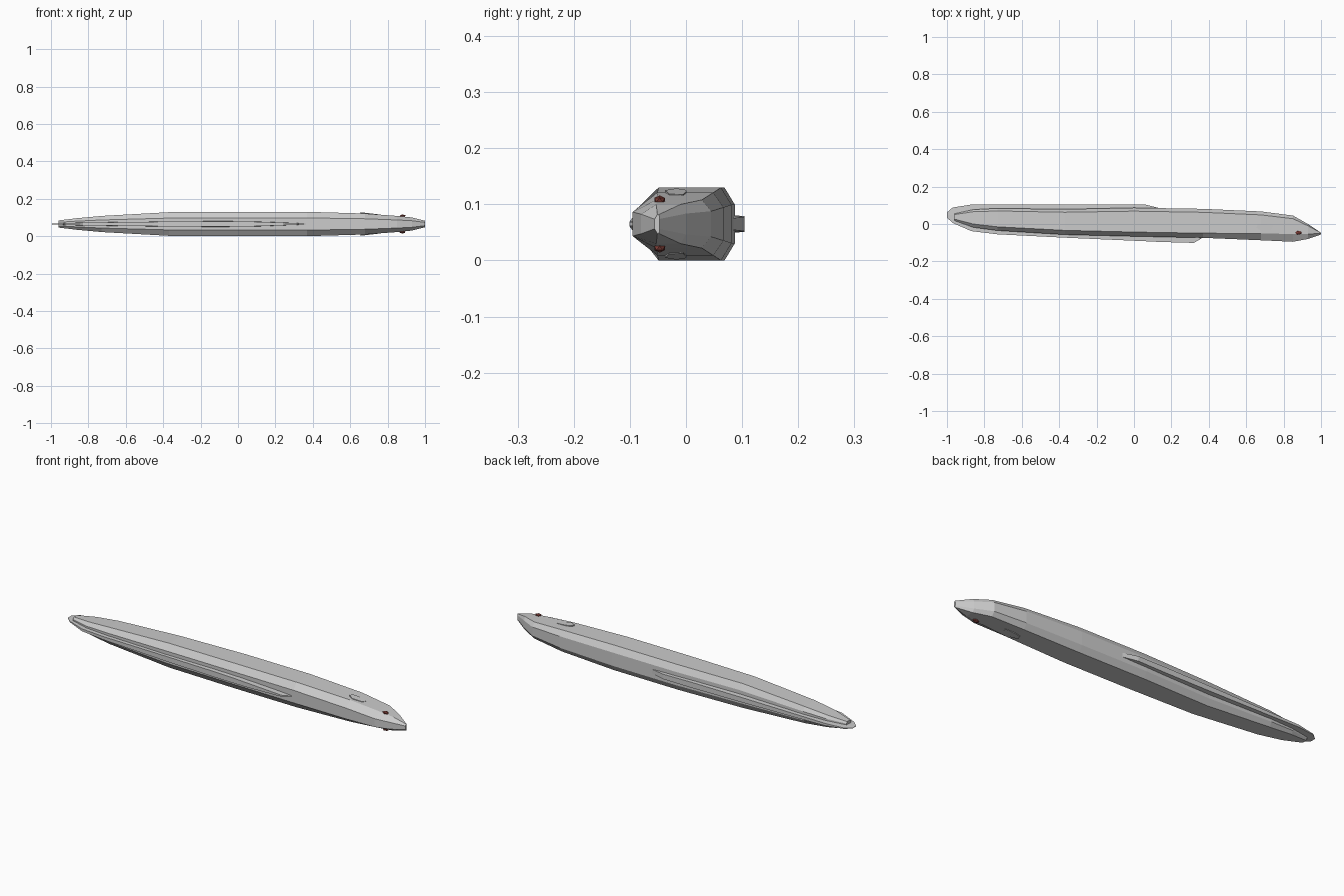
import bpy, bmesh
from mathutils import Matrix, Vector

if "Cube" in bpy.data.objects:
    bpy.data.objects.remove(bpy.data.objects["Cube"])

ZC = 0.065  # height of the symmetry plane (the fish lies on its side)

def material(name, col):
    m = bpy.data.materials.new(name)
    m.diffuse_color = (*col, 1)
    m.use_nodes = True
    m.node_tree.nodes["Principled BSDF"].inputs["Base Color"].default_value = m.diffuse_color
    return m

GREY = material("pale grey", (0.6, 0.6, 0.6))
RED = material("dark red", (0.22, 0.05, 0.04))

def finish(name, bm, mat):
    bmesh.ops.recalc_face_normals(bm, faces=bm.faces)
    me = bpy.data.meshes.new(name)
    bm.to_mesh(me)
    bm.free()
    me.materials.append(mat)
    ob = bpy.data.objects.new(name, me)
    bpy.context.collection.objects.link(ob)
    return ob

def loft(name, sections, mat):
    """Skin a list of equal closed rings of points, capping both ends."""
    bm = bmesh.new()
    rings = [[bm.verts.new(p) for p in s] for s in sections]
    n = len(rings[0])
    for a, b in zip(rings, rings[1:]):
        for i in range(n):
            j = (i + 1) % n
            bm.faces.new((a[i], a[j], b[j], b[i]))
    bm.faces.new(rings[0])
    bm.faces.new(rings[-1])
    return finish(name, bm, mat)

# Body: eight-sided sections (x, back y, flank lower edge y, belly y, half width)
stations = [(-.96, .055, .026, .018, .019), (-.86, .077, .000, -.018, .031),
            (-.73, .084, -.015, -.035, .043), (-.37, .079, -.034, -.057, .063),
            (0, .087, -.043, -.066, .065), (.37, .081, -.049, -.074, .065),
            (.68, .067, -.051, -.087, .056), (.85, .045, -.053, -.095, .043),
            (.93, .000, -.053, -.080, .035), (1.0, -.047, -.051, -.056, .017)]
body = []
for x, top, low, bot, h in stations:
    half = [(top, .53 * h), (top - .12 * (top - bot), h), (low, h), (bot, .5 * h)]
    body.append([(x, y, ZC + z) for y, z in half] +
                [(x, y, ZC - z) for y, z in reversed(half)])
loft("body", body, GREY)

# Long fin running round the tail: (x, upper y, lower y, half thickness)
fin_stations = [(-1.0, .062, .034, .001), (-.97, .088, .006, .003), (-.87, .104, -.038, .008),
                (-.73, .104, -.055, .011), (-.37, .104, -.073, .017), (-.1, .104, -.085, .019),
                (.06, .104, -.092, .017), (.14, .084, -.096, .014), (.32, .03, -.101, .005),
                (.36, .02, -.078, .002)]
fin = []
for x, top, low, t in fin_stations:
    mid = (top + low) / 2
    half = [(top, .75 * t), (mid, t), (low, .75 * t)]
    fin.append([(x, y, ZC + z) for y, z in half] +
               [(x, y, ZC - z) for y, z in reversed(half)])
loft("tail_fin", fin, GREY)

for side, label in ((1, "upper"), (-1, "lower")):
    # Small side fin lying flat on the flank
    outline = [(.745, -.005), (.735, -.03), (.68, -.037), (.655, -.02), (.66, -.004), (.69, .001)]
    loft(label + "_side_fin",
         [[(x, y, ZC + side * (.0625 - .12 * (x - .66) - d)) for x, y in outline]
          for d in (0, .012)], GREY)
    # Bulging eye
    bm = bmesh.new()
    place = Matrix.Translation(Vector((.88, -.047, ZC + side * .043)))
    bmesh.ops.create_icosphere(bm, subdivisions=1, radius=1,
                               matrix=place @ Matrix.Diagonal((.018, .011, .008, 1)))
    finish(label + "_eye", bm, RED)
